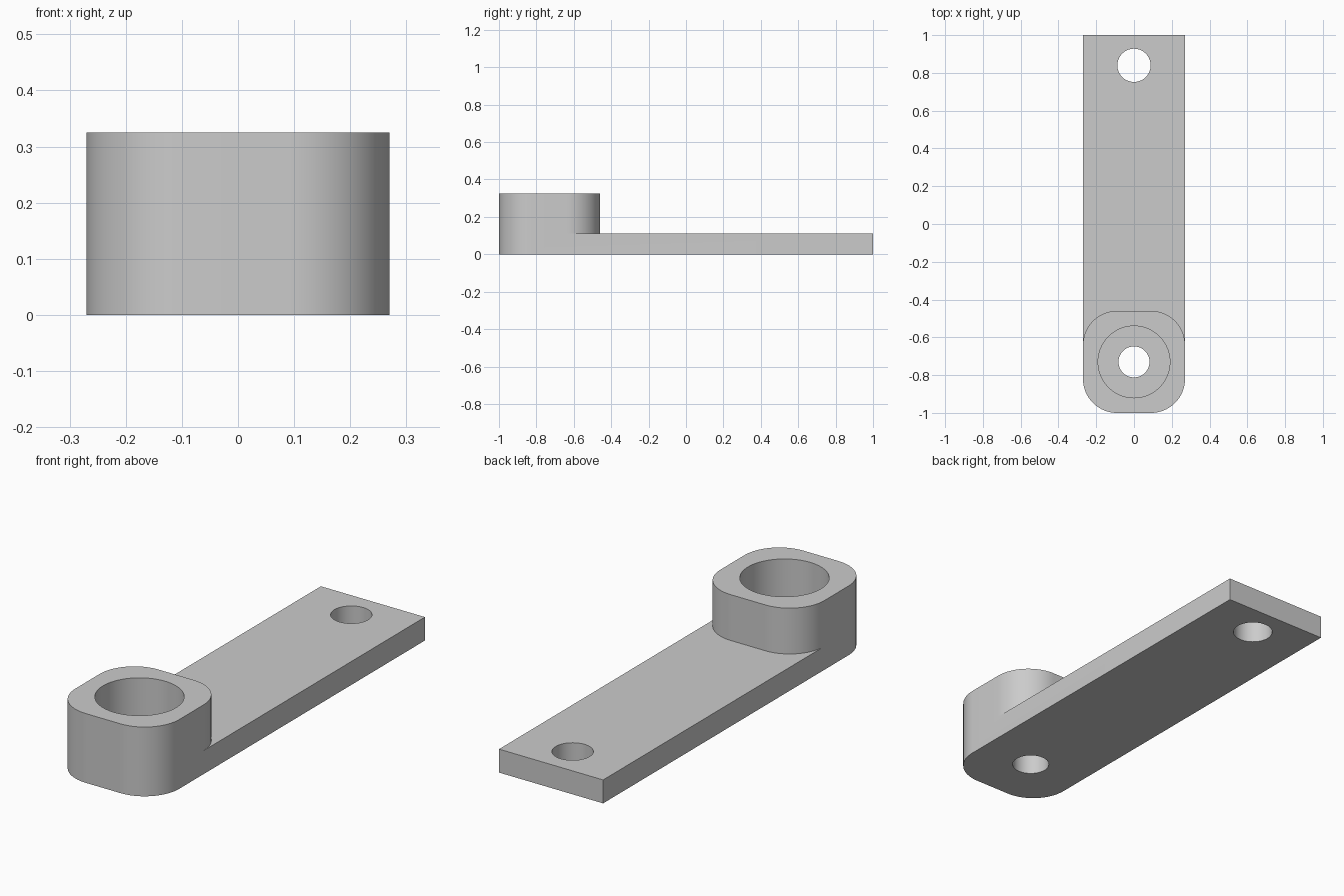
import bpy, bmesh
from math import cos, sin, radians

if "Cube" in bpy.data.objects:
    bpy.data.objects.remove(bpy.data.objects["Cube"])

HALF = 0.27        # half width of the arm and boss
PLATE_Z = 0.11     # arm thickness
TOP_Z = 0.325      # boss height
BOSS_Y = -0.73     # boss centre
RADIUS = 0.18      # boss corner radius
FLAT = HALF - RADIUS


def arc(cx, cy, r, start, sweep, steps=24):
    angles = [radians(start + sweep * i / steps) for i in range(steps + 1)]
    return [(cx + r * cos(a), cy + r * sin(a)) for a in angles]


def prism(name, outline, z0, z1):
    bm = bmesh.new()
    base = bm.faces.new([bm.verts.new((x, y, z0)) for x, y in outline])
    top = bmesh.ops.extrude_face_region(bm, geom=[base])["geom"]
    verts = [v for v in top if isinstance(v, bmesh.types.BMVert)]
    bmesh.ops.translate(bm, verts=verts, vec=(0, 0, z1 - z0))
    bmesh.ops.recalc_face_normals(bm, faces=bm.faces)
    mesh = bpy.data.meshes.new(name)
    bm.to_mesh(mesh)
    bm.free()
    obj = bpy.data.objects.new(name, mesh)
    bpy.context.collection.objects.link(obj)
    return obj


def round_cutter(name, y, r, z0):
    return prism(name, arc(0, y, r, 0, 360, 72)[:-1], z0, TOP_Z + 0.2)


# Grey material
grey = bpy.data.materials.new("grey metal")
grey.use_nodes = True
grey.diffuse_color = (0.6, 0.6, 0.6, 1)
grey.node_tree.nodes["Principled BSDF"].inputs["Base Color"].default_value = (0.6, 0.6, 0.6, 1)

# Full-height blank: square back end, rounded front end
front = arc(-FLAT, BOSS_Y - FLAT, RADIUS, 180, 90) + arc(FLAT, BOSS_Y - FLAT, RADIUS, 270, 90)
arm = prism("lever_arm", front + [(HALF, 1), (-HALF, 1)], 0, TOP_Z)
arm.data.materials.append(grey)

# Stock removed above the plate, following the back corners of the boss
back = arc(FLAT, BOSS_Y + FLAT, RADIUS, 0, 90) + arc(-FLAT, BOSS_Y + FLAT, RADIUS, 90, 90)
side_y = BOSS_Y + FLAT
relief = [(0.5, side_y)] + back + [(-0.5, side_y), (-0.5, 1.2), (0.5, 1.2)]

cutters = [
    prism("relief_cutter", relief, PLATE_Z, TOP_Z + 0.2),
    round_cutter("counterbore_cutter", BOSS_Y, 0.19, PLATE_Z),
    round_cutter("boss_hole_cutter", BOSS_Y, 0.082, -0.2),
    round_cutter("end_hole_cutter", 0.84, 0.088, -0.2),
]

bpy.ops.object.select_all(action="DESELECT")
bpy.context.view_layer.objects.active = arm
arm.select_set(True)
for cutter in cutters:
    cutter.hide_render = True
    mod = arm.modifiers.new(cutter.name, "BOOLEAN")
    mod.operation = "DIFFERENCE"
    mod.solver = "EXACT"
    mod.object = cutter
    bpy.ops.object.modifier_apply(modifier=mod.name)
    bpy.data.objects.remove(cutter)

# Smooth curved walls, crisp rims
bpy.ops.object.shade_smooth_by_angle(angle=radians(30))
